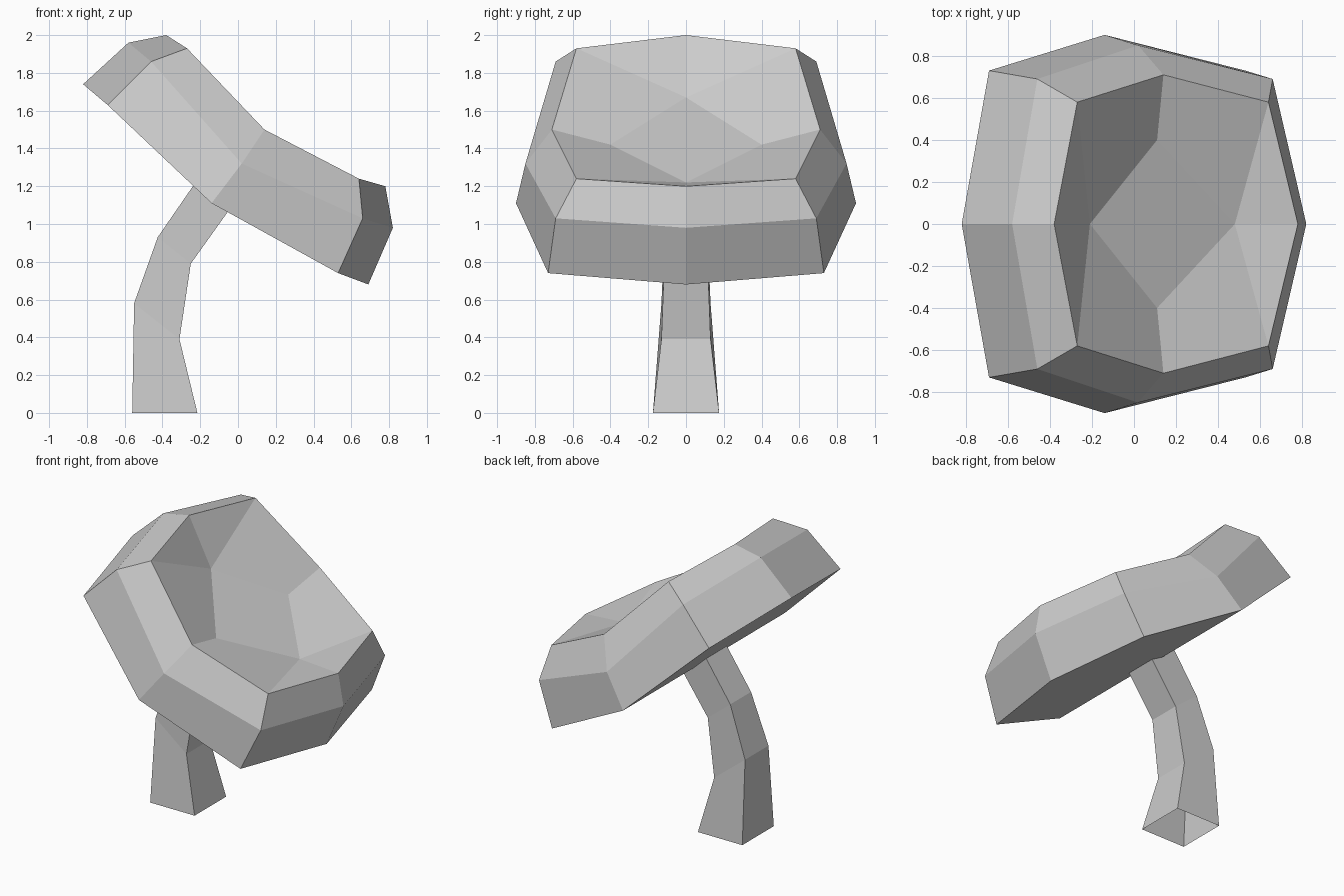
import bpy
import bmesh

cube = bpy.data.objects.get("Cube")
if cube:
    bpy.data.objects.remove(cube, do_unlink=True)

grey = bpy.data.materials.new("plain grey")
grey.use_nodes = True
shade = (0.6, 0.6, 0.6, 1)
grey.diffuse_color = shade
grey.node_tree.nodes["Principled BSDF"].inputs["Base Color"].default_value = shade


def finish(bm, name):
    """Turn the bmesh into a flat shaded object."""
    bmesh.ops.recalc_face_normals(bm, faces=bm.faces)
    mesh = bpy.data.meshes.new(name)
    bm.to_mesh(mesh)
    bm.free()
    mesh.materials.append(grey)
    obj = bpy.data.objects.new(name, mesh)
    bpy.context.collection.objects.link(obj)
    return obj


def mirrored_loop(bm, half):
    """Closed loop of vertices from a half outline that starts and ends at y = 0."""
    points = half + [(x, -y, z) for x, y, z in half[-2:0:-1]]
    return [bm.verts.new(p) for p in points]


def bridge(bm, lower, upper):
    count = len(lower)
    for i in range(count):
        j = (i + 1) % count
        bm.faces.new((lower[i], lower[j], upper[j], upper[i]))


# Cap: bent eight-sided rings, from the high end to the low end
bm = bmesh.new()
bottom = mirrored_loop(bm, [(-.82, 0, 1.74), (-.69, .73, 1.63), (-.14, .9, 1.11),
                            (.53, .73, .74), (.69, 0, .68)])
middle = mirrored_loop(bm, [(-.58, 0, 1.96), (-.46, .69, 1.86), (.02, .85, 1.32),
                            (.66, .69, 1.03), (.82, 0, .98)])
rim = mirrored_loop(bm, [(-.38, 0, 2), (-.27, .58, 1.93), (.14, .71, 1.5),
                         (.64, .58, 1.24), (.78, 0, 1.2)])
bridge(bm, bottom, middle)
bridge(bm, middle, rim)

# Underside: two flat panels that meet at the fold
a, b, c, d, e, d2, c2, b2 = bottom
bm.faces.new((a, b, c, c2, b2))
bm.faces.new((c, d, e, d2, c2))

# Hollow in the top: a folded diamond floor joined to the rim
high, side, low, side2 = mirrored_loop(bm, [(-.21, 0, 1.67), (.11, .4, 1.42), (.48, 0, 1.22)])
a, b, c, d, e, d2, c2, b2 = rim
for b, c, d, s in ((b, c, d, side), (b2, c2, d2, side2)):
    bm.faces.new((a, b, high))
    bm.faces.new((b, c, s, high))
    bm.faces.new((c, d, low, s))
    bm.faces.new((d, e, low))
bm.faces.new((high, side, low, side2))
finish(bm, "mushroom_cap")

# Stem: curved four-sided tube, open at the base, ending inside the cap
bm = bmesh.new()
previous = None
for x1, z1, x2, z2, y in ((-.56, 0, -.215, 0, .175), (-.55, .58, -.31, .39, .13),
                          (-.425, .93, -.25, .79, .115), (-.17, 1.3, 0, 1.14, .115)):
    ring = [bm.verts.new(p) for p in ((x1, -y, z1), (x2, -y, z2), (x2, y, z2), (x1, y, z1))]
    if previous:
        bridge(bm, previous, ring)
    previous = ring
finish(bm, "mushroom_stem")
